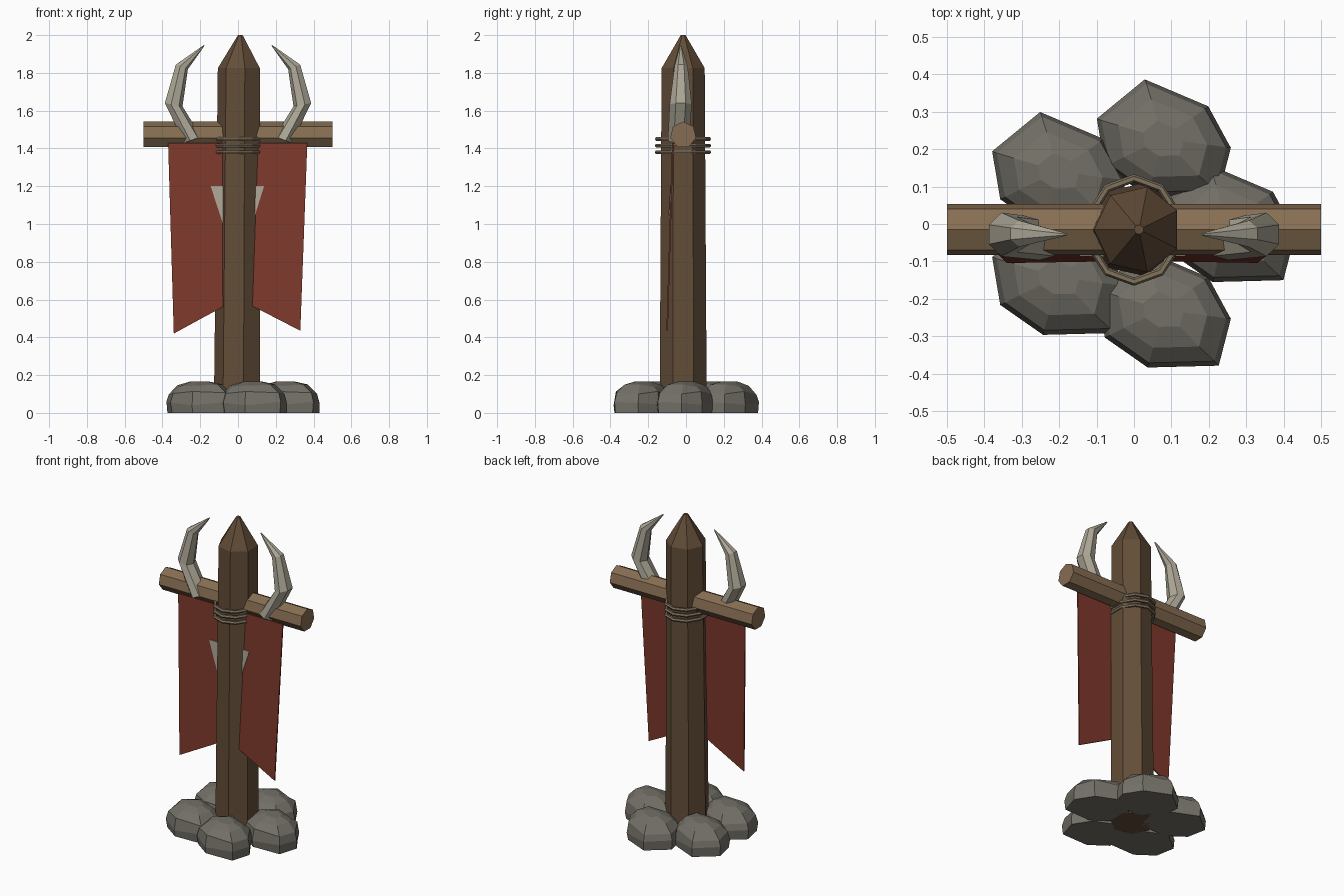
import bpy, bmesh, random
from math import sin, cos, pi
from mathutils import Vector

if "Cube" in bpy.data.objects:
    bpy.data.objects.remove(bpy.data.objects["Cube"])

random.seed(4)


def material(name, rgb):
    m = bpy.data.materials.new(name)
    m.diffuse_color = (*rgb, 1)
    m.use_nodes = True
    m.node_tree.nodes["Principled BSDF"].inputs["Base Color"].default_value = m.diffuse_color
    return m


DARK_WOOD = material("dark_wood", (0.125, 0.075, 0.04))
LIGHT_WOOD = material("light_wood", (0.24, 0.155, 0.085))
ROPE = material("rope", (0.22, 0.17, 0.11))
CLOTH = material("red_cloth", (0.21, 0.04, 0.025))
BONE = material("bone", (0.42, 0.39, 0.31))
STONE = material("stone", (0.17, 0.16, 0.135))


def loft(name, rings, mat, closed=False):
    """Flat-faced skin through rings of equal length, capped unless closed."""
    bm = bmesh.new()
    vs = [[bm.verts.new(p) for p in ring] for ring in rings]
    n = len(vs[0])
    for k in range(len(vs) if closed else len(vs) - 1):
        a, b = vs[k], vs[(k + 1) % len(vs)]
        for i in range(n):
            j = (i + 1) % n
            bm.faces.new((a[i], a[j], b[j], b[i]))
    if not closed:
        bm.faces.new(vs[0])
        bm.faces.new(vs[-1])
    bmesh.ops.recalc_face_normals(bm, faces=bm.faces)
    me = bpy.data.meshes.new(name)
    bm.to_mesh(me)
    bm.free()
    me.materials.append(mat)
    ob = bpy.data.objects.new(name, me)
    bpy.context.collection.objects.link(ob)
    return ob


def ring(c, u, v, n=7, start=0.0):
    """Polygon ring about c spanned by the half-axes u and v."""
    c, u, v = Vector(c), Vector(u), Vector(v)
    return [c + u * cos(start + 2 * pi * i / n) + v * sin(start + 2 * pi * i / n)
            for i in range(n)]


# Post with sharpened top
post = [(0.0, 0, 0.128), (0.01, 1.825, 0.117), (0.013, 2.0, 0.013)]
loft("post", [ring((x, -0.015, z), (r, 0, 0), (0, r, 0), start=pi) for x, z, r in post],
     DARK_WOOD)

# Cross beam
loft("cross_beam", [ring((x, -0.015, 1.472), (0, 0, 0.07), (0, 0.07, 0)) for x in (-0.5, 0.5)],
     LIGHT_WOOD)

# Rope lashing: three thin rings
for k, z in enumerate((1.38, 1.415, 1.45)):
    sections = []
    for i in range(10):
        a = 2 * pi * (i + 0.5) / 10
        out = Vector((cos(a) * 0.122, sin(a) * 0.138, 0))
        sections.append(ring(out + Vector((0, -0.016, z)), out.normalized() * 0.011,
                             (0, 0, 0.011), n=6))
    loft(f"rope_ring_{k + 1}", sections, ROPE, closed=True)


# Banner and its emblem, leaning slightly forward towards the bottom
def cloth(name, outline, front, thick, mat):
    def at(x, z, off):
        return (x, -0.07 - 0.03 * (1.43 - z) + off, z)
    loft(name, [[at(x, z, front + t) for x, z in outline] for t in (0, thick)], mat)


cloth("banner", [(-0.37, 1.43), (-0.34, 0.42), (0, 0.605), (0.33, 0.435), (0.367, 1.43)],
      -0.004, 0.008, CLOTH)
cloth("banner_emblem", [(-0.145, 1.2), (0, 0.76), (0.138, 1.2)], -0.008, 0.004, BONE)

# Horns: x, y, z, tilt direction of section (x, z), half width, half depth
horn = [(0.242, -0.04, 1.445, (1, -0.38), 0.05, 0.058),
        (0.343, -0.028, 1.632, (1, 0.18), 0.05, 0.06),
        (0.299, -0.026, 1.832, (1, 0.38), 0.036, 0.036),
        (0.18, -0.028, 1.945, (1, 1), 0.003, 0.003)]
for side, s in (("left", -1), ("right", 1)):
    sections = []
    for x, y, z, (tx, tz), w, d in horn:
        u = Vector((s * tx, 0, tz)).normalized() * w
        sections.append(ring((s * x, y, z), u, (0, d, 0), start=pi))
    loft(f"{side}_horn", sections, BONE)

# Base stones: one chipped stone shape repeated five times around the post
outline = [(-0.18, 0.053), (-0.048, 0.158), (0.12, 0.086), (0.184, -0.025),
           (0.148, -0.15), (-0.04, -0.155), (-0.155, -0.075)]
levels = [(0, 0.97), (0.05, 1.0), (0.105, 0.92), (0.148, 0.66), (0.165, 0.3)]
shape = []
for k, (z, s) in enumerate(levels):
    j = 0.012 if 0 < k < 4 else 0
    shape.append([Vector((x * s * random.uniform(0.97, 1.02), y * s,
                          z + random.uniform(-j, j))) for x, y in outline])
for i in range(5):
    a = 2 * pi * i / 5
    c = Vector((0.25 * cos(a), 0.24 * sin(a), 0))
    loft(f"base_stone_{i + 1}", [[p + c for p in r] for r in shape], STONE)
